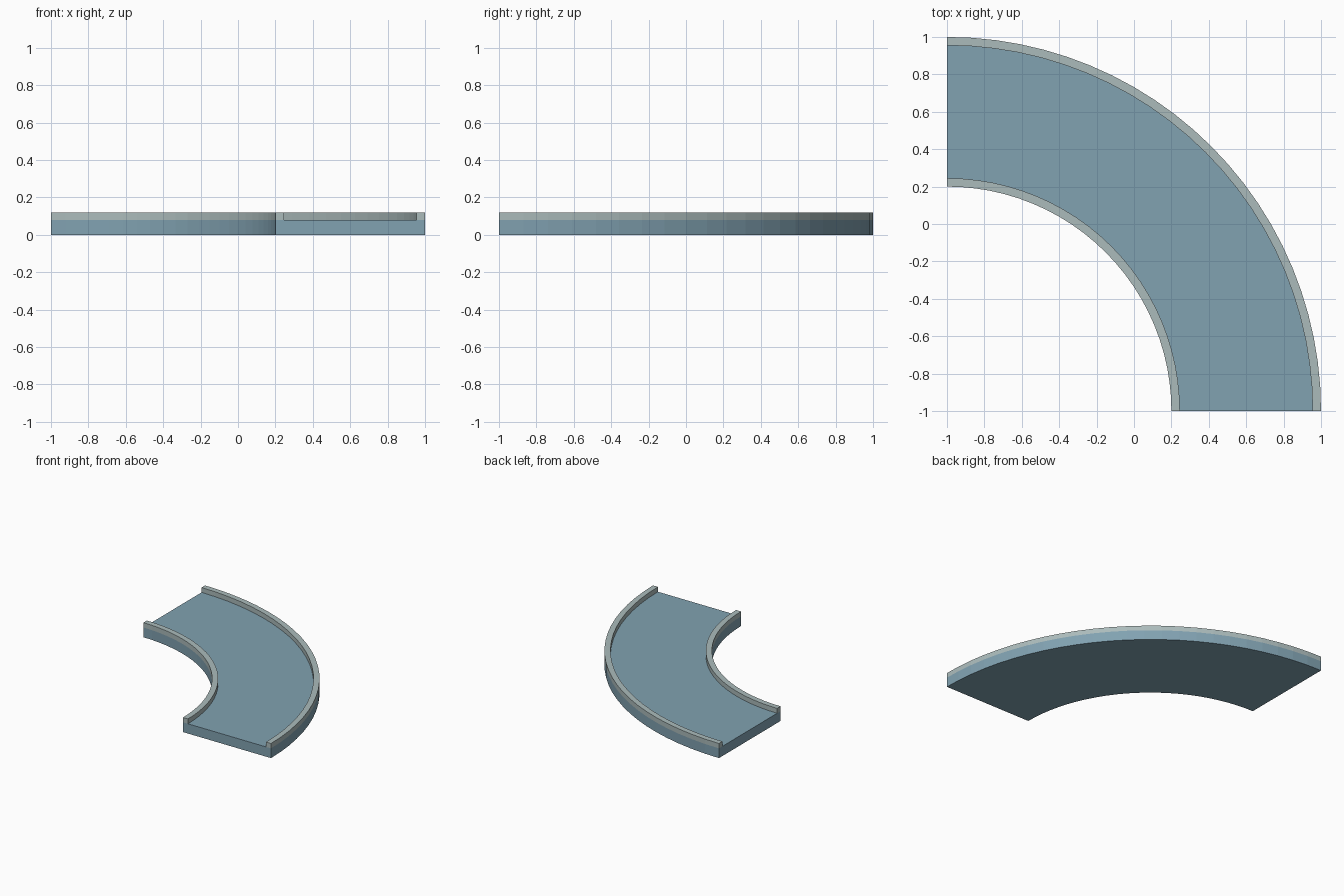
import bpy, bmesh, math

if "Cube" in bpy.data.objects:
    bpy.data.objects.remove(bpy.data.objects["Cube"])

SEGMENTS = 24
CENTRE = (-1.0, -1.0)   # bend centre


def material(name, rgb):
    m = bpy.data.materials.new(name)
    m.diffuse_color = (*rgb, 1.0)
    m.use_nodes = True
    m.node_tree.nodes["Principled BSDF"].inputs["Base Color"].default_value = m.diffuse_color
    return m


def curved_bar(name, r_in, r_out, z_low, z_high, mat):
    """Sweep a rectangular section through a quarter turn and cap both ends."""
    bm = bmesh.new()
    section = [(r_in, z_low), (r_out, z_low), (r_out, z_high), (r_in, z_high)]
    rings = []
    for i in range(SEGMENTS + 1):
        a = math.pi / 2 * i / SEGMENTS
        rings.append([bm.verts.new((CENTRE[0] + r * math.cos(a),
                                    CENTRE[1] + r * math.sin(a), z))
                      for r, z in section])
    for a, b in zip(rings, rings[1:]):
        for j in range(4):
            k = (j + 1) % 4
            bm.faces.new((a[j], a[k], b[k], b[j]))
    bm.faces.new(rings[0])
    bm.faces.new(rings[-1])
    bmesh.ops.recalc_face_normals(bm, faces=bm.faces[:])
    mesh = bpy.data.meshes.new(name)
    bm.to_mesh(mesh)
    bm.free()
    mesh.materials.append(mat)
    obj = bpy.data.objects.new(name, mesh)
    bpy.context.collection.objects.link(obj)
    return obj


blue = material("slate_blue", (0.22, 0.36, 0.44))
grey = material("pale_grey", (0.41, 0.50, 0.50))

# Road slab
curved_bar("deck", 1.2, 2.0, 0.0, 0.08, blue)
# Raised edges along both sides of the bend
curved_bar("inner_rim", 1.2, 1.245, 0.08, 0.12, grey)
curved_bar("outer_rim", 1.955, 2.0, 0.08, 0.12, grey)
